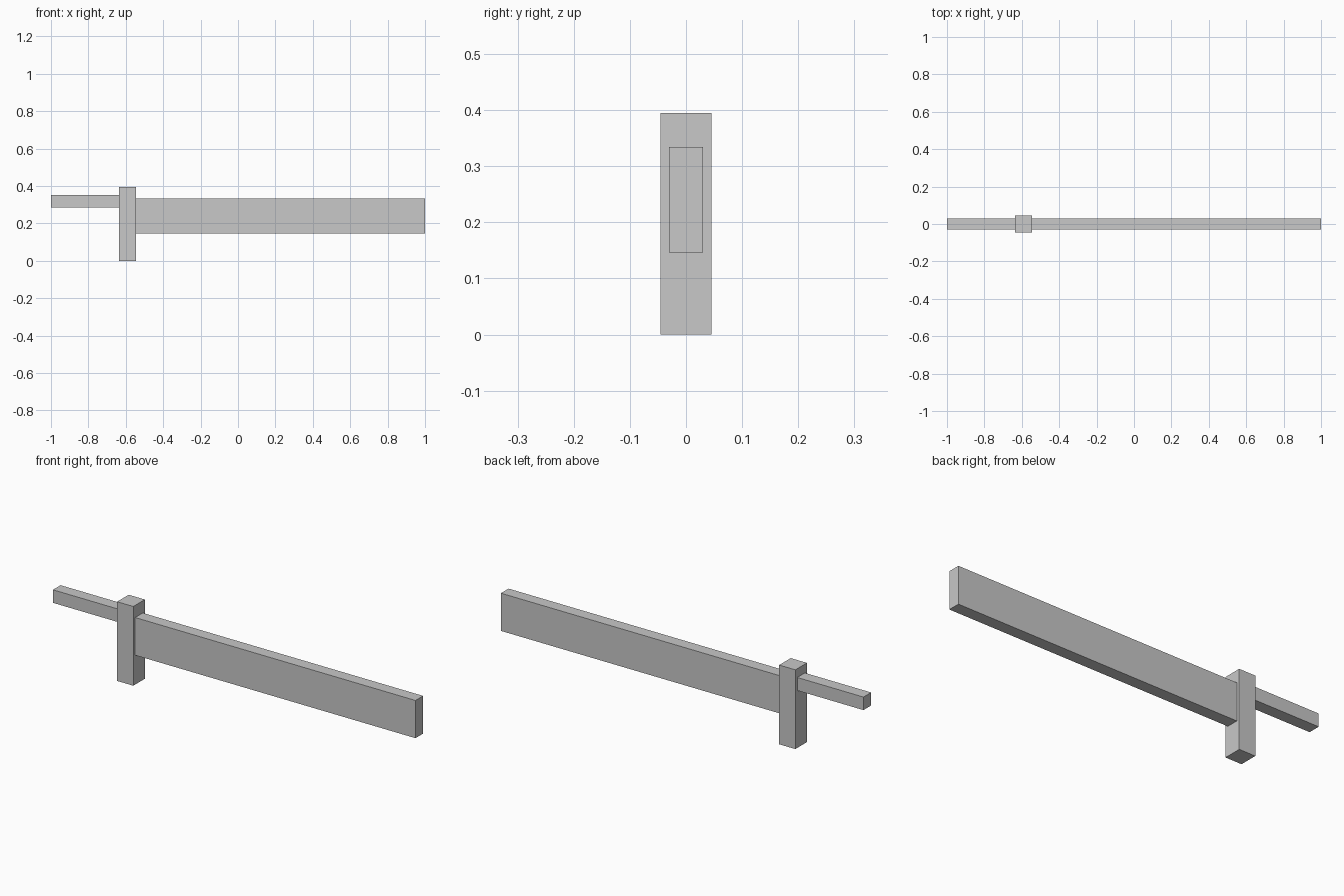
import bpy

if "Cube" in bpy.data.objects:
    bpy.data.objects.remove(bpy.data.objects["Cube"])

# One plain light grey for the whole sword
grey = bpy.data.materials.new("plain light grey")
grey.diffuse_color = (0.58, 0.58, 0.58, 1.0)
grey.use_nodes = True
grey.node_tree.nodes["Principled BSDF"].inputs["Base Color"].default_value = grey.diffuse_color


def box(name, x, half_y, z):
    """Box from x and z ranges, centred on y = 0."""
    bpy.ops.mesh.primitive_cube_add(
        size=1, location=((x[0] + x[1]) / 2, 0, (z[0] + z[1]) / 2))
    ob = bpy.context.object
    ob.name = name
    ob.scale = (x[1] - x[0], 2 * half_y, z[1] - z[0])
    bpy.ops.object.transform_apply(location=False, rotation=False, scale=True)
    ob.data.materials.append(grey)
    return ob


# Thin grip, tall crossguard, long flat blade
box("grip", (-1.0, -0.635), 0.03, (0.286, 0.351))
box("crossguard", (-0.635, -0.546), 0.0455, (0.0, 0.395))
box("blade", (-0.546, 1.0), 0.03, (0.146, 0.334))
